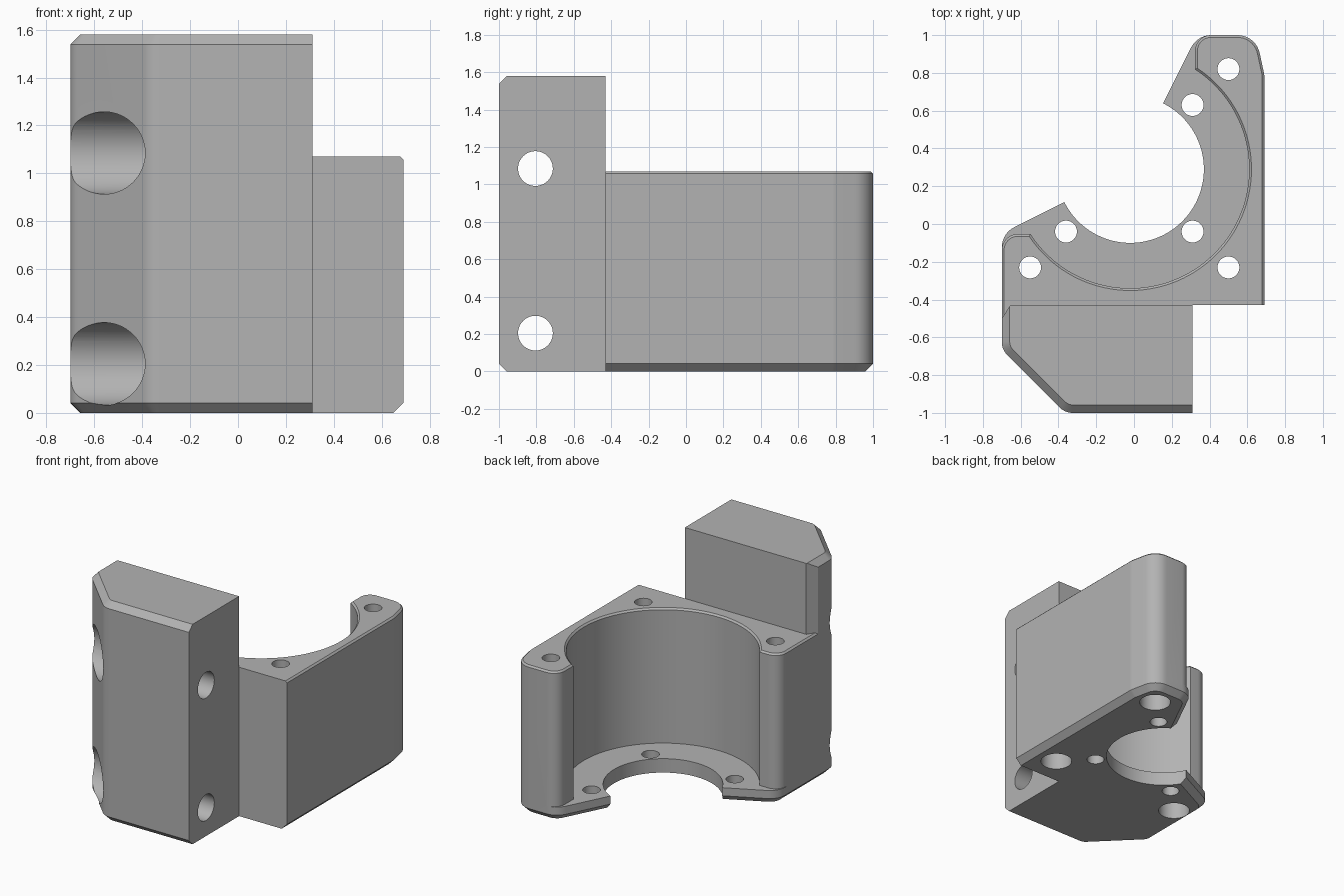
import bpy
import bmesh
import math
from mathutils import Vector, Matrix

if "Cube" in bpy.data.objects:
    bpy.data.objects.remove(bpy.data.objects["Cube"], do_unlink=True)

grey = bpy.data.materials.new("plain_grey")
grey.use_nodes = True
colour = (0.45, 0.45, 0.45, 1)
grey.diffuse_color = colour
grey.node_tree.nodes["Principled BSDF"].inputs["Base Color"].default_value = colour

FRONT = -0.43            # front plane of the housing
BORE = Vector((-0.02, 0.29))
CHAMFER = 0.042


def fillet(points, steps=10):
    """Turn (x, y, radius) corners into a rounded outline."""
    out = []
    for i, (x, y, r) in enumerate(points):
        p = Vector((x, y))
        if r == 0:
            out.append(p)
            continue
        a = (Vector(points[i - 1][:2]) - p).normalized()
        b = (Vector(points[(i + 1) % len(points)][:2]) - p).normalized()
        half = a.angle(b) / 2
        centre = p + (a + b).normalized() * r / math.sin(half)
        start = p + a * r / math.tan(half) - centre
        end = p + b * r / math.tan(half) - centre
        sweep = start.angle(end)
        for k in range(steps + 1):
            t = k / steps
            out.append(centre + (start * math.sin((1 - t) * sweep)
                                 + end * math.sin(t * sweep)) / math.sin(sweep))
    return out


def inset(outline, amount, is_chamfered):
    """Move the chosen edges of a counter-clockwise outline inward."""
    lines = []
    for i, p in enumerate(outline):
        q = outline[(i + 1) % len(outline)]
        d = (q - p).normalized()
        n = Vector((-d.y, d.x))
        lines.append((n, n.dot(p) + (amount if is_chamfered((p + q) / 2) else 0)))
    out = []
    for i in range(len(outline)):
        (n, c), (m, e) = lines[i - 1], lines[i]
        det = n.x * m.y - n.y * m.x
        if abs(det) < 1e-5:
            out.append(outline[i] + m * (e - m.dot(outline[i])))
        else:
            out.append(Vector(((c * m.y - e * n.y) / det, (n.x * e - m.x * c) / det)))
    return out


def new_object(name, bm):
    bmesh.ops.recalc_face_normals(bm, faces=bm.faces)
    mesh = bpy.data.meshes.new(name)
    bm.to_mesh(mesh)
    bm.free()
    mesh.materials.append(grey)
    obj = bpy.data.objects.new(name, mesh)
    bpy.context.collection.objects.link(obj)
    return obj


def prism(name, outline, z0, z1, is_chamfered, bottom=0, top=0):
    """Extrude an outline with optional chamfers below and above."""
    levels = [(z0, bottom)] if bottom else []
    levels += [(z0 + bottom, 0), (z1 - top, 0)]
    levels += [(z1, top)] if top else []
    bm = bmesh.new()
    rings = []
    for z, amount in levels:
        ring = inset(outline, amount, is_chamfered) if amount else outline
        rings.append([bm.verts.new((p.x, p.y, z)) for p in ring])
    count = len(outline)
    for low, high in zip(rings, rings[1:]):
        for i in range(count):
            j = (i + 1) % count
            bm.faces.new((low[i], low[j], high[j], high[i]))
    bm.faces.new(rings[0][::-1])
    bm.faces.new(rings[-1])
    return new_object(name, bm)


def rod(radius, start, end, segments=48):
    """Cylinder between two points, used as a cutter."""
    start, end = Vector(start), Vector(end)
    axis = end - start
    turn = axis.to_track_quat("Z", "Y").to_matrix().to_4x4()
    bm = bmesh.new()
    bmesh.ops.create_cone(bm, cap_ends=True, segments=segments, radius1=radius,
                          radius2=radius, depth=axis.length,
                          matrix=Matrix.Translation((start + end) / 2) @ turn)
    return new_object("cutter", bm)


def combine(target, other, operation):
    bpy.context.view_layer.objects.active = target
    mod = target.modifiers.new("combine", "BOOLEAN")
    mod.operation, mod.solver, mod.object = operation, "EXACT", other
    bpy.ops.object.modifier_apply(modifier=mod.name)
    bpy.data.objects.remove(other, do_unlink=True)


# Edges shared by the base plate and the walls, with a tongue into the block
shared = [(-0.7, -0.55, 0), (0.28, -0.55, 0), (0.28, FRONT, 0), (0.69, FRONT, 0),
          (0.69, 0.79, 0.1), (0.645, 1, 0.12)]


def behind_front(p):
    return p.y > FRONT + 0.01 or p.x < -0.69


# Base plate with radial ends
plate_outline = fillet(shared + [(0.335, 1, 0.12), (*BORE, 0), (-0.7, -0.05, 0.12)])
body = prism("bearing_bracket", plate_outline, 0, 0.1, behind_front, bottom=CHAMFER)
combine(body, rod(0.39, (*BORE, -0.1), (*BORE, 0.3), 96), "DIFFERENCE")

# Curved housing wall ending in two rounded columns
arc = []
for k in range(65):
    angle = math.radians(57 - 204 * k / 64)
    arc.append((BORE.x + 0.63 * math.cos(angle), BORE.y + 0.63 * math.sin(angle), 0))
wall_outline = fillet(shared + [(arc[0][0], 1, 0.085)] + arc + [(-0.7, arc[-1][1], 0.085)])
wall = prism("housing_wall", wall_outline, 0.07, 1.07, behind_front, top=0.012)
combine(body, wall, "UNION")

# Tall mounting block with a cut-off corner
block_outline = fillet([(0.31, FRONT, 0), (-0.655, FRONT, 0), (-0.7, -0.5, 0),
                        (-0.7, -0.665, 0.1), (-0.365, -1, 0.1), (0.31, -1, 0)])
block = prism("mounting_block", block_outline, 0, 1.58,
              lambda p: p.y < -0.48 and p.x < 0.3, bottom=CHAMFER, top=CHAMFER)
combine(body, block, "UNION")

# Column screw holes, countersunk from below
for x, y in ((0.5, 0.82), (0.5, -0.23), (-0.55, -0.23)):
    combine(body, rod(0.058, (x, y, -0.1), (x, y, 1.2), 32), "DIFFERENCE")
    combine(body, rod(0.105, (x, y, -0.1), (x, y, 0.25)), "DIFFERENCE")

# Small holes through the base plate
for x, y in ((0.31, 0.63), (0.31, -0.04), (-0.36, -0.04)):
    combine(body, rod(0.058, (x, y, -0.1), (x, y, 0.2), 32), "DIFFERENCE")

# Cross holes through the block, widened on the cut-off corner side
for z in (0.205, 1.085):
    combine(body, rod(0.093, (-1, -0.805, z), (0.5, -0.805, z)), "DIFFERENCE")
    combine(body, rod(0.172, (-1, -0.805, z), (-0.2, -0.805, z), 64), "DIFFERENCE")

# Smooth the curves and keep the edges crisp
bpy.ops.object.select_all(action="DESELECT")
body.select_set(True)
bpy.context.view_layer.objects.active = body
bpy.ops.object.shade_smooth_by_angle(angle=math.radians(25))
